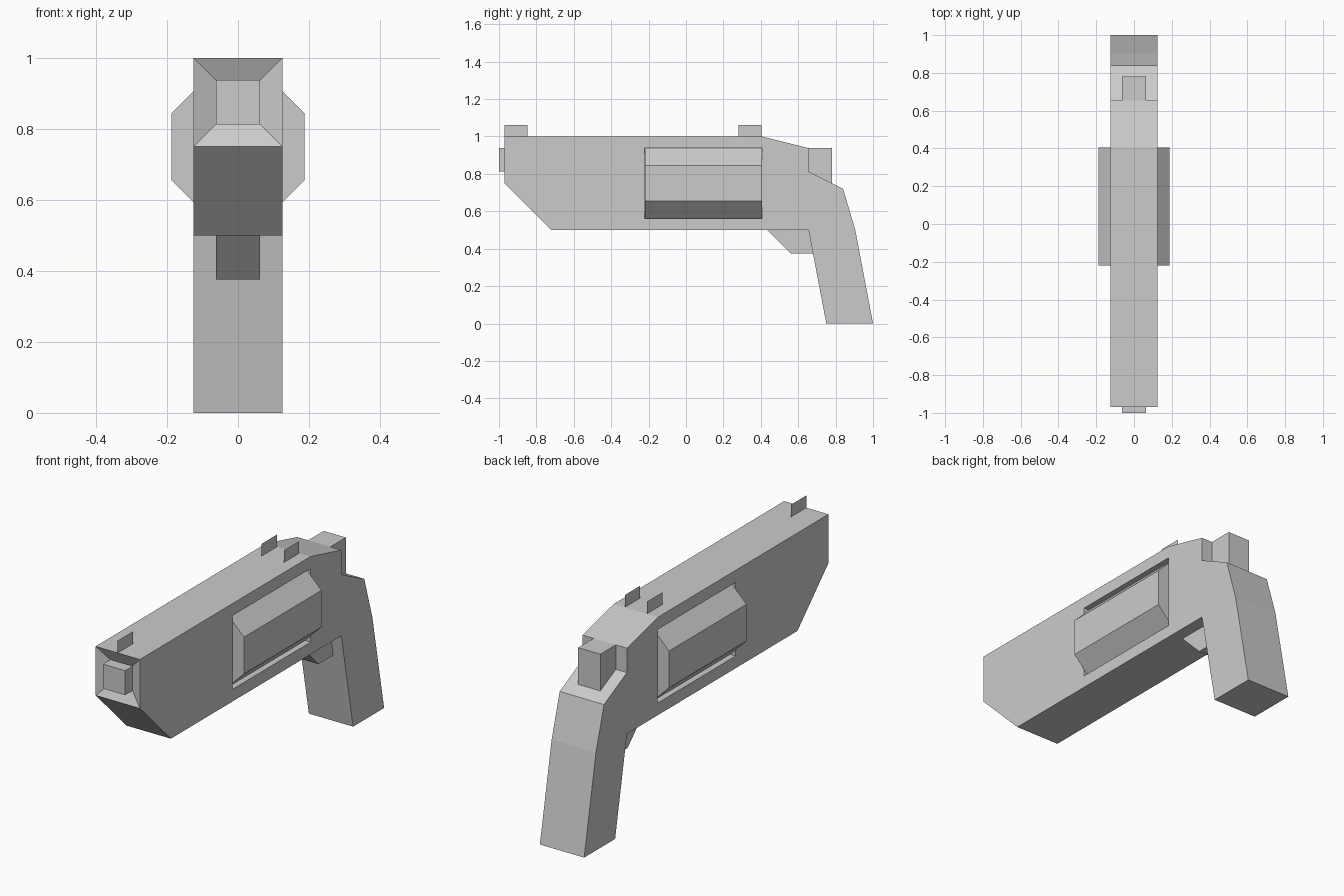
import bpy, bmesh

if "Cube" in bpy.data.objects:
    bpy.data.objects.remove(bpy.data.objects["Cube"])


def add_object(name, bm):
    bmesh.ops.recalc_face_normals(bm, faces=bm.faces)
    mesh = bpy.data.meshes.new(name)
    bm.to_mesh(mesh)
    bm.free()
    obj = bpy.data.objects.new(name, mesh)
    bpy.context.collection.objects.link(obj)
    return obj


def prism(points, step):
    """Close an outline of 3D points and sweep it along step."""
    bm = bmesh.new()
    face = bm.faces.new([bm.verts.new(p) for p in points])
    swept = bmesh.ops.extrude_face_region(bm, geom=[face], use_keep_orig=True)
    verts = [v for v in swept["geom"] if isinstance(v, bmesh.types.BMVert)]
    bmesh.ops.translate(bm, verts=verts, vec=step)
    bmesh.ops.recalc_face_normals(bm, faces=bm.faces)
    return bm


def side_prism(profile, half):
    """Side profile (y, z) given thickness across x."""
    return prism([(-half, y, z) for y, z in profile], (2 * half, 0, 0))


# Frame and grip in one side profile
bm = side_prism([(-0.97, 1), (0.405, 1), (0.655, 0.9375), (0.655, 0.8125),
                 (0.84, 0.72), (0.905, 0.5), (1, 0), (0.75, 0),
                 (0.655, 0.5), (-0.72, 0.5), (-0.97, 0.75)], 0.125)

# Muzzle: sunken bevel with a square barrel pushed out of its middle
bm.faces.ensure_lookup_table()
front = min(bm.faces, key=lambda f: f.calc_center_median().y)
bmesh.ops.inset_region(bm, faces=[front], thickness=0.0625, use_even_offset=True)
for v in front.verts:
    v.co.y = -0.94
barrel = bmesh.ops.extrude_discrete_faces(bm, faces=[front])["faces"][0]
for v in barrel.verts:
    v.co.y = -1.0
frame = add_object("frame", bm)

# Drum windows cut into both sides, each with a protruding drum half
Y0, Y1, ZC, R, F = -0.22, 0.405, 0.75, 0.1875, 0.094
for side, label in ((1, "right"), (-1, "left")):
    window = [(side * x, Y0 - 0.002, z) for x, z in
              ((F, ZC - R), (0.3, ZC - R), (0.3, ZC + R), (F, ZC + R))]
    cutter = add_object("window_cutter", prism(window, (0, Y1 - Y0 + 0.004, 0)))
    cutter.hide_render = True
    mod = frame.modifiers.new("window", "BOOLEAN")
    mod.operation = "DIFFERENCE"
    mod.solver = "EXACT"
    mod.object = cutter
    bpy.context.view_layer.objects.active = frame
    bpy.ops.object.modifier_apply(modifier=mod.name)
    bpy.data.objects.remove(cutter)

    drum = [(side * x, Y0, ZC + z) for x, z in
            ((F - 0.01, -R), (F, -R), (R, -F), (R, F), (F, R), (F - 0.01, R))]
    add_object("drum_" + label, prism(drum, (0, Y1 - Y0, 0)))

# Hammer and trigger
add_object("hammer", side_prism([(0.64, 0.9375), (0.78, 0.9375),
                                 (0.78, 0.745), (0.64, 0.8)], 0.0625))
add_object("trigger", side_prism([(0.43, 0.505), (0.435, 0.5), (0.56, 0.375),
                                  (0.69, 0.375), (0.67, 0.505)], 0.0625))

# Sights are single thin plates standing on the top
for name, x, y in (("front_sight", 0, -0.97), ("rear_sight_left", -0.0625, 0.28),
                   ("rear_sight_right", 0.0625, 0.28)):
    bm = bmesh.new()
    bm.faces.new([bm.verts.new((x, y + dy, z)) for dy, z in
                  ((0, 1), (0.123, 1), (0.123, 1.0625), (0, 1.0625))])
    add_object(name, bm)
